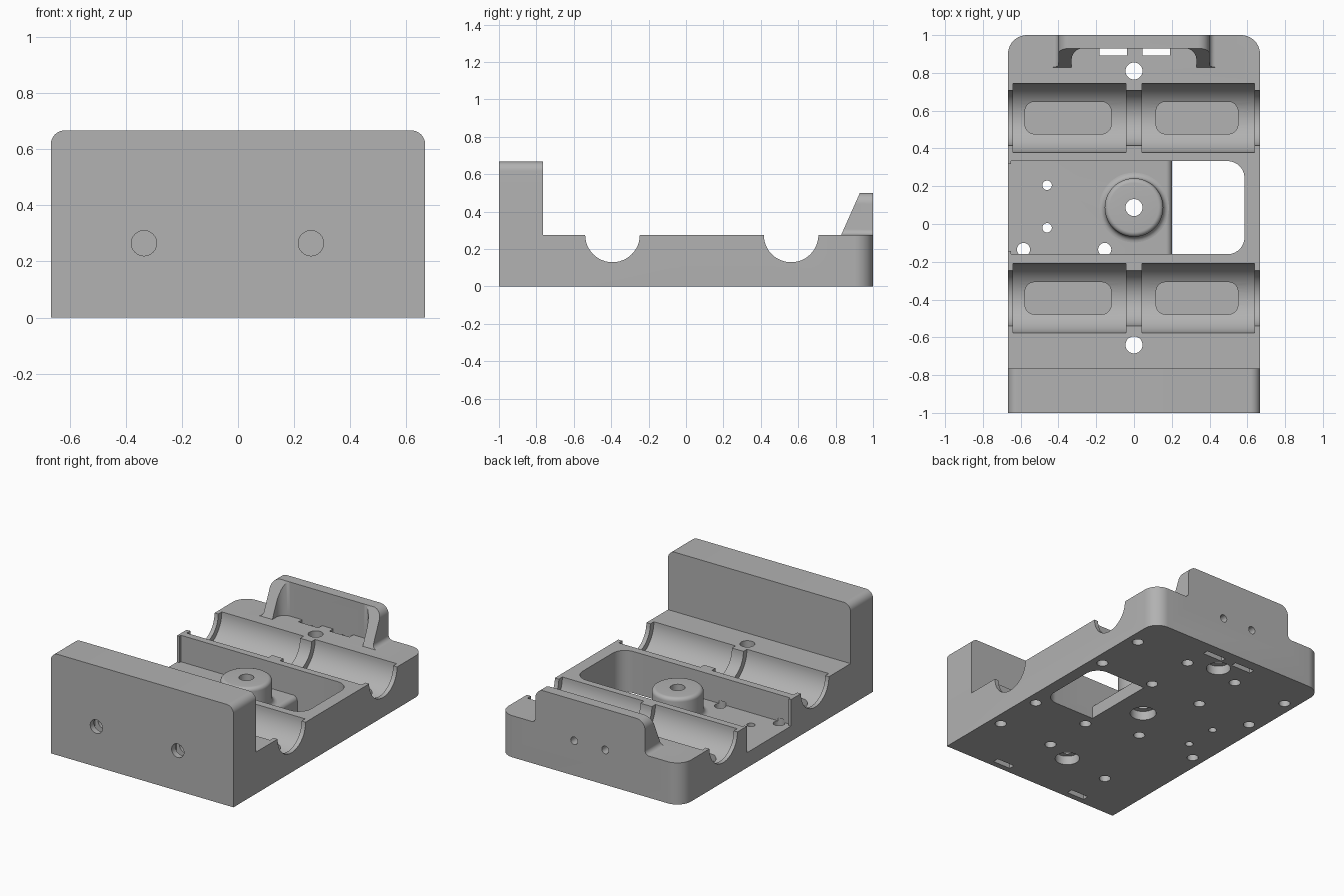
import bpy, bmesh
from math import sin, cos, pi
from mathutils import Vector

cube = bpy.data.objects.get("Cube")
if cube:
    bpy.data.objects.remove(cube, do_unlink=True)

grey = bpy.data.materials.new("plain_grey")
grey.use_nodes = True
grey.diffuse_color = (0.445, 0.445, 0.445, 1)
grey.node_tree.nodes["Principled BSDF"].inputs["Base Color"].default_value = grey.diffuse_color


def arc(cx, cy, r, start, end, n=10):
    """Points on an arc, angles in quarter turns."""
    angles = [(start + (end - start) * i / n) * pi / 2 for i in range(n + 1)]
    return [(cx + r * cos(a), cy + r * sin(a)) for a in angles]


def circle(cx, cy, r, n=48):
    return arc(cx, cy, r, 0, 4, n)[:-1]


def rect(x0, x1, y0, y1, radii=(0, 0, 0, 0)):
    """Rectangle outline; corner radii start at the upper right, anticlockwise."""
    pts = []
    corners = [(x1, y1, -1, -1), (x0, y1, 1, -1), (x0, y0, 1, 1), (x1, y0, -1, 1)]
    for q, ((x, y, sx, sy), r) in enumerate(zip(corners, radii)):
        pts += arc(x + sx * r, y + sy * r, r, q, q + 1) if r else [(x, y)]
    return pts


def finish(name, bm):
    bmesh.ops.recalc_face_normals(bm, faces=bm.faces)
    mesh = bpy.data.meshes.new(name)
    bm.to_mesh(mesh)
    bm.free()
    mesh.materials.append(grey)
    ob = bpy.data.objects.new(name, mesh)
    bpy.context.collection.objects.link(ob)
    return ob


def prism(name, pts, axis, lo, hi, bevel_edges=None, bevel=0):
    """Extrude a flat outline along an axis."""
    place = {"x": lambda u, v, w: (w, u, v),
             "y": lambda u, v, w: (u, w, v),
             "z": lambda u, v, w: (u, v, w)}[axis]
    bm = bmesh.new()
    a, b = [[bm.verts.new(place(u, v, w)) for u, v in pts] for w in (lo, hi)]
    bm.faces.new(a)
    bm.faces.new(b)
    for i in range(len(pts)):
        j = (i + 1) % len(pts)
        bm.faces.new((a[i], a[j], b[j], b[i]))
    if bevel_edges:
        edges = [e for e in bm.edges if all(bevel_edges(v.co) for v in e.verts)]
        bmesh.ops.bevel(bm, geom=edges, offset=bevel, segments=4,
                        profile=0.5, affect="EDGES")
    return finish(name, bm)


def combine(target, tool, operation="DIFFERENCE"):
    mod = target.modifiers.new("shape", "BOOLEAN")
    mod.operation = operation
    mod.solver = "EXACT"
    mod.object = tool
    bpy.context.view_layer.objects.active = target
    bpy.ops.object.modifier_apply(modifier=mod.name)
    bpy.data.objects.remove(tool, do_unlink=True)


def cut(target, pts, axis, lo, hi):
    combine(target, prism("cutter", pts, axis, lo, hi))


W, TOP, FLOOR = 0.667, 0.275, 0.1

# Base plate with rounded rear corners
body = prism("carriage_body", rect(-W, W, -1, 1, (0.1, 0.1, 0, 0)), "z", 0, TOP)

# Tall front wall, softened along its inner edge
front_wall = prism("front_wall", rect(-W, W, 0.2, 0.667, (0.05, 0.05, 0, 0)), "y", -1, -0.765,
                   lambda co: co.y > -0.8 and co.z > 0.5, 0.018)
combine(body, front_wall, "UNION")

# Rear bracket: flared outline, sloping ribs and a hollow middle
half = [(0.43, 0.2)] + arc(0.43, 0.305, 0.03, 3, 2) + arc(0.34, 0.44, 0.06, 0, 1)
outline = half + [(-x, z) for x, z in reversed(half)]
bracket = prism("rear_bracket", outline, "y", 0.8, 1)
cut(bracket, [(0.6, 0.1), (0.752, 0.1), (0.952, 0.55), (0.6, 0.55)], "x", -0.6, 0.6)
cut(bracket, rect(-0.33, 0.33, 0.5, 0.93, (0.06, 0.06, 0, 0)), "z", 0.1, 0.6)
combine(body, bracket, "UNION")

# Bearing grooves: narrow lips, wider seats and flat relief pockets
for y in (0.562, -0.393):
    cut(body, circle(y, TOP, 0.146), "x", -0.8, 0.8)
    for x0, x1 in ((-0.64, -0.042), (0.042, 0.638)):
        cut(body, circle(y, TOP, 0.183, 64), "x", x0, x1)
    for x0, x1 in ((-0.577, -0.121), (0.117, 0.55)):
        cut(body, rect(x0, x1, y - 0.085, y + 0.085, (0.05,) * 4), "z", 0.07, 0.2)

# Central pocket, its side mouth, rounded floor end and belt opening
cut(body, rect(-0.65, 0.3, -0.16, 0.333), "z", FLOOR, 0.5)
cut(body, rect(-0.8, -0.6, -0.142, 0.318), "z", FLOOR, 0.5)
cut(body, rect(0.2, 0.585, -0.16, 0.333, (0.09, 0, 0, 0.09)), "z", -0.1, 0.5)
lip = arc(0.17, FLOOR - 0.03, 0.03, 0, 1) + [(0.17, 0.15), (0.3, 0.15), (0.3, 0.07)]
cut(body, lip, "y", -0.16, 0.333)

# Main bolt holes, counterbored from below
for y, wide in ((0.81, 0.075), (0.087, 0.08), (-0.64, 0.075)):
    cut(body, circle(0, y, 0.045), "z", -0.1, 0.5)
    cut(body, circle(0, y, wide), "z", -0.1, 0.06)

# Small screw holes in the underside
screws = [(x, y) for x in (-0.59, -0.19, 0.19, 0.59) for y in (0.4, 0.74)]
screws += [(x, y) for x in (0.19, 0.59) for y in (-0.24, -0.575)]
screws += [(-0.585, -0.135), (-0.155, -0.135), (-0.336, -0.68)]
for x, y in screws:
    cut(body, circle(x, y, 0.035, 24), "z", -0.1, 0.12)
for y in (0.205, -0.02):
    cut(body, circle(-0.46, y, 0.025, 24), "z", -0.1, 0.12)

# Front wall screw holes with nut slots
for x in (-0.335, 0.26):
    cut(body, circle(x, 0.265, 0.045, 32), "y", -1.1, -0.8)
    cut(body, rect(x - 0.065, x + 0.065, -0.96, -0.92), "z", -0.1, 0.33)

# Rear bracket screw holes with nut slots
for x in (-0.11, 0.117):
    cut(body, rect(x - 0.073, x + 0.073, 0.892, 0.93), "z", -0.1, 0.4)
    cut(body, circle(x, 0.23, 0.025, 24), "y", 0.91, 1.1)

# Round boss in the pocket, turned from a profile with a soft foot and rim
profile = ([(0.045, FLOOR - 0.01), (0.185, FLOOR - 0.01)]
           + arc(0.185, FLOOR + 0.03, 0.03, 3, 2, 6)
           + arc(0.13, 0.24, 0.025, 0, 1, 6) + [(0.045, 0.265)])
bm = bmesh.new()
verts = [bm.verts.new((r, 0, z)) for r, z in profile]
edges = [bm.edges.new((verts[i - 1], verts[i])) for i in range(len(verts))]
bmesh.ops.spin(bm, geom=verts + edges, cent=(0, 0, 0), axis=(0, 0, 1),
               angle=2 * pi, steps=48)
bmesh.ops.remove_doubles(bm, verts=bm.verts, dist=0.0001)
bmesh.ops.translate(bm, verts=bm.verts, vec=Vector((0, 0.087, 0)))
boss = finish("round_boss", bm)

# Smooth rounded surfaces, keep machined edges sharp
for ob in (body, boss):
    bpy.ops.object.select_all(action="DESELECT")
    ob.select_set(True)
    bpy.context.view_layer.objects.active = ob
    bpy.ops.object.shade_smooth_by_angle(angle=pi / 6)
